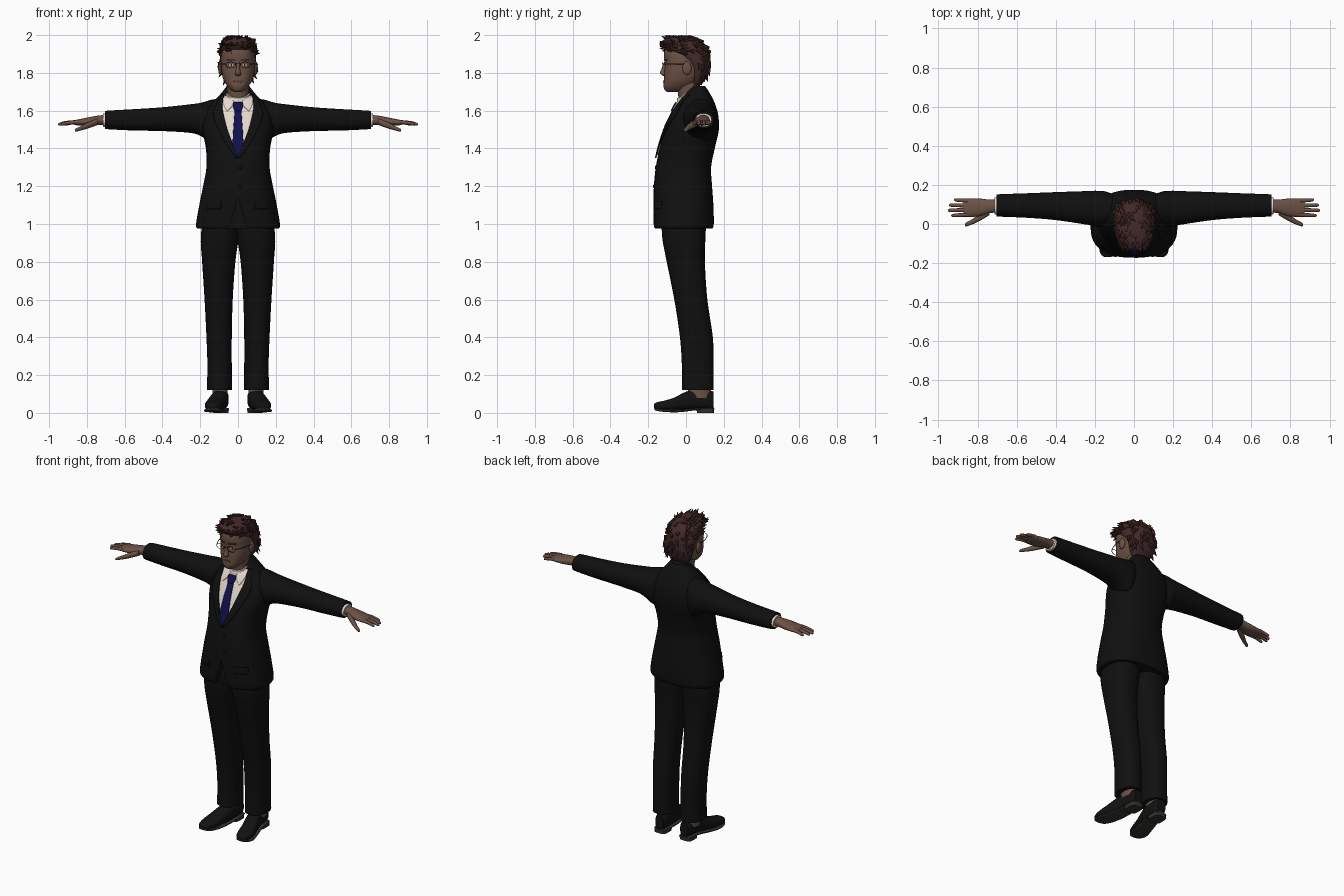
import bpy, bmesh, math, random
from mathutils import Vector, Matrix

random.seed(4)
cube = bpy.data.objects.get("Cube")
if cube:
    bpy.data.objects.remove(cube, do_unlink=True)
parts = []


def material(name, *rgb):
    mat = bpy.data.materials.new(name)
    mat.use_nodes = True
    mat.diffuse_color = (*rgb, 1)
    mat.node_tree.nodes["Principled BSDF"].inputs["Base Color"].default_value = (*rgb, 1)
    return mat


suit = material("suit black", .005, .005, .005)
skin = material("skin", .15, .083, .06)
hair_brown = material("hair brown", .058, .022, .022)
cloth = material("shirt white", .78, .69, .62)
navy = material("tie navy", .005, .005, .075)
leather = material("shoe leather", .006, .006, .006)
rubber = material("sole grey", .032, .032, .025)
lip = material("lip", .11, .05, .04)
metal = material("frame metal", .03, .03, .03)


def finish(name, bm, mat):
    mesh = bpy.data.meshes.new(name)
    bm.to_mesh(mesh)
    bm.free()
    mesh.materials.append(mat)
    obj = bpy.data.objects.new(name, mesh)
    bpy.context.collection.objects.link(obj)
    parts.append(obj)
    return obj


def smooth(rows, steps=5):
    """Spline through rows of numbers."""
    out = []
    last = len(rows) - 1
    for i in range(last):
        a, b, c, d = (rows[max(0, min(last, i + k))] for k in (-1, 0, 1, 2))
        for j in range(steps):
            t = j / steps
            out.append([q + .5 * t * (r - p + t * (2 * p - 5 * q + 4 * r - s + t * (3 * (q - r) + s - p)))
                        for p, q, r, s in zip(a, b, c, d)])
    return out + [list(rows[-1])]


def loft(name, rows, mat, axis="z", s=1, power=2.2, tilt=0, sides=32):
    """Skin rounded sections; each row is position, then the low and high edge of both cross axes."""
    bm = bmesh.new()
    loops = []
    for t, a0, a1, b0, b1 in smooth(rows):
        loop = []
        for k in range(sides):
            ang = math.tau * k / sides
            u, v = (math.copysign(abs(f) ** (2 / power), f) for f in (math.cos(ang), math.sin(ang)))
            a, b = (a0 + a1 + u * (a1 - a0)) / 2, (b0 + b1 + v * (b1 - b0)) / 2
            x, y, z = {"x": (t, a, b), "y": (a, t, b), "z": (a, b, t + tilt * b)}[axis]
            loop.append(bm.verts.new((x * s, y, z)))
        loops.append(loop)
    for p, q in zip(loops, loops[1:]):
        for k in range(sides):
            n = (k + 1) % sides
            bm.faces.new((p[k], p[n], q[n], q[k]))
    bm.faces.new(loops[0])
    bm.faces.new(loops[-1])
    bmesh.ops.recalc_face_normals(bm, faces=bm.faces)
    return finish(name, bm, mat)


def front_y(rows, x, z, power):
    """Front surface of an upright loft."""
    fine = smooth(rows)
    for p, q in zip(fine, fine[1:]):
        if z <= q[0]:
            break
    f = max(0, min(1, (z - p[0]) / (q[0] - p[0])))
    _, _, rx, y0, y1 = (m + f * (n - m) for m, n in zip(p, q))
    depth = max(0, 1 - abs(x / rx) ** power) ** (1 / power)
    return (y0 + y1) / 2 - depth * (y1 - y0) / 2


def panel(name, base, power, rows, mat, lift, s=1, across=8):
    """Thin plate following the front of a loft; rows are height, x start, x end."""
    bm = bmesh.new()
    grid = []
    for z, x0, x1 in smooth(rows, 4):
        xs = [x0 + (x1 - x0) * k / across for k in range(across + 1)]
        grid.append([bm.verts.new((x * s, front_y(base, x, z, power) - lift, z)) for x in xs])
    for p, q in zip(grid, grid[1:]):
        for k in range(across):
            bm.faces.new((p[k], p[k + 1], q[k + 1], q[k]))
    bm.normal_update()
    bmesh.ops.reverse_faces(bm, faces=[f for f in bm.faces if f.normal.y > 0])
    obj = finish(name, bm, mat)
    mod = obj.modifiers.new("thickness", "SOLIDIFY")
    mod.thickness = .007
    mod.offset = -1
    return obj


def ball(name, centre, size, mat):
    bm = bmesh.new()
    bmesh.ops.create_uvsphere(bm, u_segments=16, v_segments=10, radius=1,
                              matrix=Matrix.LocRotScale(Vector(centre), None, Vector(size)))
    return finish(name, bm, mat)


# Jacket body with an open notch at the front hem
torso = [(.975, -.215, .215, -.165, .14), (1, -.222, .222, -.172, .147), (1.1, -.205, .205, -.172, .145),
         (1.2, -.185, .185, -.17, .138), (1.3, -.167, .167, -.16, .133), (1.4, -.17, .17, -.14, .152),
         (1.5, -.188, .188, -.11, .174), (1.58, -.18, .18, -.073, .17), (1.64, -.14, .14, -.042, .152),
         (1.68, -.1, .1, -.015, .133), (1.71, -.075, .075, .005, .115), (1.73, -.06, .06, .025, .1)]
jacket = loft("jacket", torso, suit, power=2.5, sides=48)
bm = bmesh.new()
corners = [[bm.verts.new((x, y, z)) for x, z in ((-.06, .94), (.06, .94), (0, 1.14))] for y in (-.3, -.13)]
bm.faces.new(corners[0])
bm.faces.new(corners[1])
for k in range(3):
    n = (k + 1) % 3
    bm.faces.new((corners[0][k], corners[0][n], corners[1][n], corners[1][k]))
bmesh.ops.recalc_face_normals(bm, faces=bm.faces)
cutter = finish("hem_cutter", bm, suit)
cutter.hide_render = True
cut = jacket.modifiers.new("hem notch", "BOOLEAN")
cut.operation = "DIFFERENCE"
cut.object = cutter
bpy.context.view_layer.objects.active = jacket
bpy.ops.object.modifier_apply(modifier=cut.name)
parts.remove(cutter)
bpy.data.objects.remove(cutter, do_unlink=True)

# Shirt front, tie and buttons
panel("shirt_front", torso, 2.5, [(1.365, -.004, .004), (1.5, -.058, .058), (1.6, -.085, .085),
                                  (1.68, -.085, .085)], cloth, .005, across=24)
panel("tie_blade", torso, 2.5, [(1.36, -.018, .018), (1.42, -.029, .029), (1.61, -.017, .017)], navy, .012)
panel("tie_knot", torso, 2.5, [(1.6, -.016, .016), (1.625, -.027, .027), (1.645, -.024, .024)], navy, .018)
for i in range(2):
    z = 1.3 - i * .1
    ball("jacket_button", (.012, front_y(torso, .012, z, 2.5), z), (.01, .005, .01), suit)

# Neck and shirt collar
loft("neck", [(1.6, -.06, .06, -.03, .08), (1.67, -.056, .056, -.04, .075), (1.76, -.06, .06, -.05, .075)], skin)
loft("shirt_collar", [(1.62, -.072, .072, -.05, .09), (1.66, -.068, .068, -.05, .088),
                      (1.69, -.064, .064, -.046, .084)], cloth, tilt=.5)

# Head
head = [(1.7, -.02, .02, -.1, -.04), (1.708, -.036, .036, -.112, 0), (1.73, -.057, .057, -.119, .04),
        (1.76, -.075, .075, -.117, .075), (1.8, -.086, .086, -.115, .095), (1.85, -.09, .09, -.112, .105),
        (1.9, -.088, .088, -.117, .105), (1.94, -.08, .08, -.105, .09), (1.97, -.05, .05, -.07, .05)]
loft("head", head, skin, power=2.3)
loft("nose", [(1.783, -.006, .006, -.118, -.1), (1.79, -.017, .017, -.13, -.1), (1.802, -.014, .014, -.138, -.1),
              (1.83, -.009, .009, -.126, -.1), (1.858, -.009, .009, -.116, -.1)], skin, sides=16)
panel("mouth", head, 2.3, [(1.75, -.012, .012), (1.757, -.028, .028), (1.763, -.012, .012)], lip, .003)
loft("glasses_bridge", [(-.012, -.128, -.124, 1.846, 1.85), (.012, -.128, -.124, 1.846, 1.85)], metal, "x", sides=8)

# Hair cap with pointed locks
cap = [(1.735, -.055, .055, .03, .08), (1.77, -.078, .078, .025, .106), (1.82, -.092, .092, .02, .12),
       (1.86, -.095, .095, -.015, .123), (1.89, -.096, .096, -.065, .122), (1.92, -.094, .094, -.108, .116),
       (1.945, -.09, .09, -.128, .105), (1.965, -.08, .08, -.13, .086), (1.982, -.058, .058, -.105, .05),
       (1.99, -.025, .025, -.07, .01)]
hair = loft("hair", cap, hair_brown)
spots = [v for v in hair.data.vertices if v.co.z > 1.9 or (v.co.y > .06 and v.co.z > 1.76)]
bm = bmesh.new()
for v in random.sample(spots, 130):
    high = v.co.z > 1.9
    flow = Vector((random.uniform(-.6, .6), -.7 if high else 0, .1 if high else -1))
    aim = (v.normal * .35 + flow).normalized()
    turn = aim.to_track_quat("Z", "Y").to_matrix().to_4x4()
    bmesh.ops.create_cone(bm, cap_ends=True, segments=6, radius1=.013, radius2=.001, depth=.042,
                          matrix=Matrix.Translation(v.co + aim * .008) @ turn)
for v in bm.verts:
    v.co.z = min(v.co.z, 2)
    v.co.y = max(v.co.y, -.14)
finish("hair_locks", bm, hair_brown)

for side, s in (("left_", 1), ("right_", -1)):
    # Face details and glasses
    panel(side + "eye", head, 2.3, [(1.836, .03, .042), (1.842, .022, .05), (1.848, .03, .042)], cloth, .002, s)
    panel(side + "iris", head, 2.3, [(1.837, .033, .039), (1.848, .033, .039)], hair_brown, .004, s)
    panel(side + "brow", head, 2.3, [(1.866, .016, .054), (1.874, .016, .058)], hair_brown, .004, s)
    ball(side + "ear", (s * .094, .005, 1.825), (.011, .024, .036), skin)
    bpy.ops.mesh.primitive_torus_add(location=(s * .038, -.124, 1.842), rotation=(math.pi / 2, 0, 0),
                                     major_segments=28, minor_segments=6, major_radius=.026, minor_radius=.0018)
    rim = bpy.context.object
    rim.name = side + "glasses_rim"
    rim.scale.y = .62
    rim.data.materials.append(metal)
    parts.append(rim)
    loft(side + "glasses_arm", [(-.124, .062, .066, 1.845, 1.85), (-.06, .09, .094, 1.845, 1.85),
                                (.01, .098, .102, 1.846, 1.851)], metal, "y", s, sides=8)

    # Collar point and lapel
    panel(side + "collar_point", torso, 2.5, [(1.6, .054, .06), (1.635, .026, .076), (1.672, .022, .082)],
          cloth, .011, s)
    panel(side + "lapel", torso, 2.5, [(1.35, 0, .012), (1.42, .026, .06), (1.5, .056, .104), (1.58, .077, .132),
                                       (1.63, .084, .118), (1.685, .075, .09)], suit, .013, s)
    panel(side + "pocket_flap", torso, 2.5, [(1.08, .09, .165), (1.12, .09, .165)], suit, .006, s)

    # Sleeve, cuff and hand
    loft(side + "sleeve", [(.08, .01, .14, 1.46, 1.665), (.14, -.012, .165, 1.43, 1.658),
                           (.19, -.012, .17, 1.462, 1.643), (.25, -.002, .168, 1.482, 1.634),
                           (.4, .02, .163, 1.492, 1.618), (.55, .032, .157, 1.495, 1.608),
                           (.69, .038, .152, 1.502, 1.6), (.7, .042, .148, 1.507, 1.596)], suit, "x", s)
    loft(side + "cuff", [(.68, .048, .138, 1.512, 1.588), (.714, .05, .136, 1.515, 1.585)], cloth, "x", s)
    loft(side + "palm", [(.69, .06, .125, 1.525, 1.578), (.74, .055, .125, 1.524, 1.574),
                         (.79, .04, .13, 1.52, 1.565), (.85, .036, .13, 1.522, 1.553),
                         (.872, .042, .124, 1.528, 1.548)], skin, "x", s)
    loft(side + "thumb", [(.74, .045, .085, 1.525, 1.56), (.79, .015, .052, 1.507, 1.54),
                          (.83, -.003, .023, 1.496, 1.52), (.857, -.012, .008, 1.489, 1.506),
                          (.864, -.01, 0, 1.491, 1.498)], skin, "x", s, sides=16)
    for i, (finger, tip) in enumerate((("index", .935), ("middle", .952), ("ring", .945), ("little", .92))):
        y, spread = .048 + .0235 * i, .003 * (i - 1.5)
        rows = [(x, y + d - r, y + d + r, z - r, z + r) for x, d, z, r in
                ((.85, 0, 1.54, .011), (tip - .04, spread / 2, 1.536, .0095),
                 (tip - .008, spread, 1.529, .008), (tip, spread, 1.528, .003))]
        loft(side + finger + "_finger", rows, skin, "x", s, sides=12)

    # Trouser leg and ankle
    loft(side + "trouser_leg", [(.12, .032, .165, -.022, .146), (.25, .033, .162, -.022, .146),
                                (.4, .033, .167, -.032, .142), (.6, .028, .177, -.062, .113),
                                (.8, .014, .19, -.102, .1), (.93, -.004, .197, -.126, .103),
                                (1.06, -.01, .18, -.13, .11)], suit, s=s, power=2.4)
    loft(side + "ankle", [(.08, .055, .135, .01, .13), (.2, .055, .135, .01, .13)], skin, s=s)

    # Shoe, sole and heel
    loft(side + "shoe", [(-.17, .12, .15, .024, .044), (-.155, .098, .168, .016, .056),
                         (-.11, .08, .176, .012, .066), (-.06, .07, .168, .012, .082),
                         (0, .057, .148, .014, .112), (.06, .05, .134, .02, .124), (.12, .05, .126, .02, .12),
                         (.145, .06, .116, .024, .112)], leather, "y", s, 2.5)
    loft(side + "sole", [(-.168, .118, .152, .016, .028), (-.15, .094, .172, .01, .024),
                         (-.1, .077, .179, .004, .018), (-.03, .062, .16, .004, .018),
                         (.06, .048, .137, .014, .026), (.148, .055, .12, .014, .028)], rubber, "y", s, 4)
    loft(side + "heel", [(0, .05, .13, .058, .148), (.024, .048, .132, .055, .15)], rubber, s=s, power=4)

# Smooth shading with crisp edges kept
bpy.ops.object.select_all(action="DESELECT")
for obj in parts:
    obj.select_set(True)
bpy.context.view_layer.objects.active = jacket
bpy.ops.object.shade_smooth_by_angle(angle=math.radians(42))
